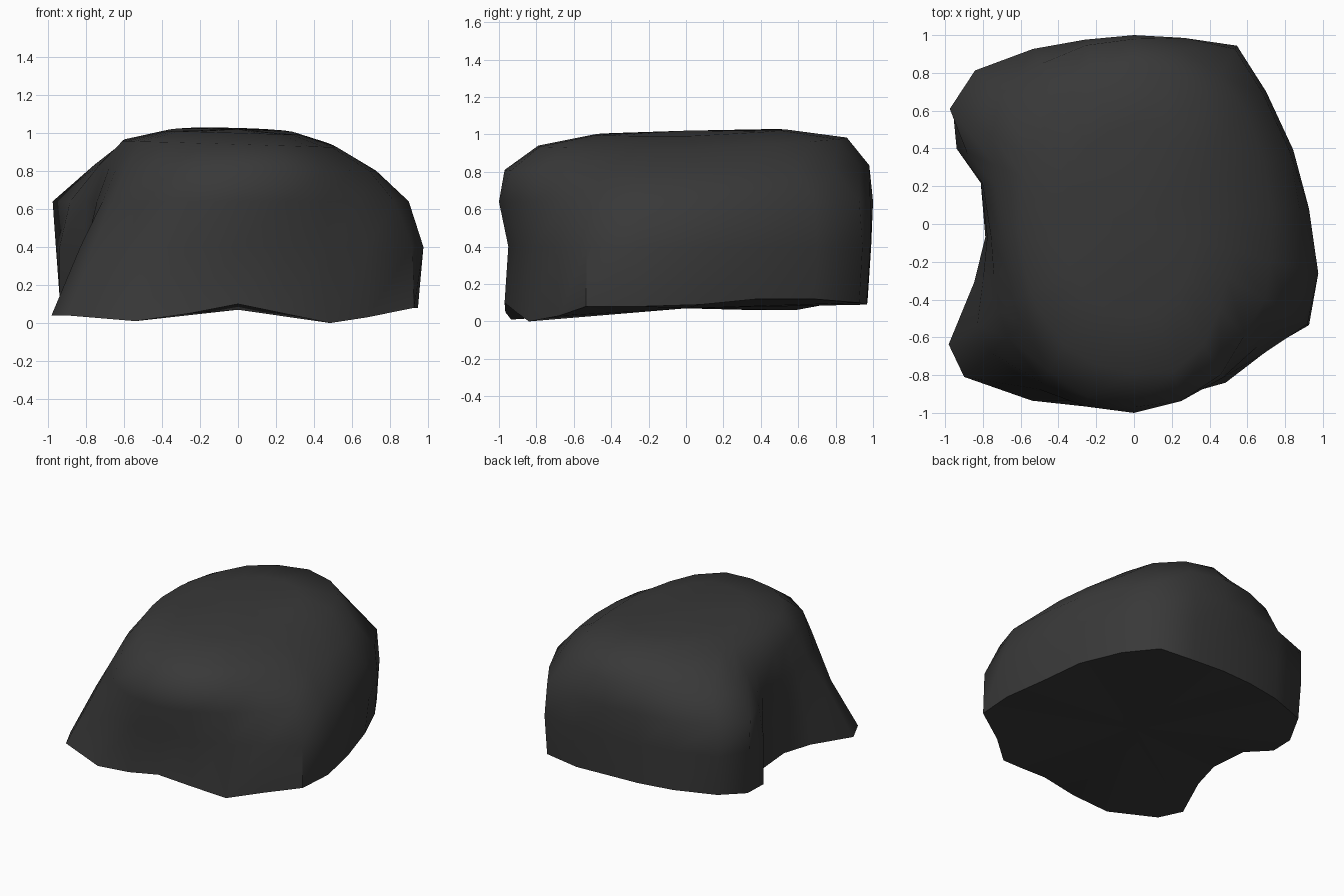
import bpy, bmesh, math

# Directions of the outline points (degrees from +x, counter-clockwise)
ANGLES = [5, 25, 45, 60, 75, 90, 105, 120, 136, 148, 157, 165,
          185, 200, 213, 222, 240, 255, 270, 285, 300, 315, 330, 345]
# Radii of the boulder in those directions, ring by ring upward
RINGS = [
    [.89, .90, .97, 1.07, 1.0, .97, .99, 1.05, 1.15, 1.10, 1.02, .84,
     .79, .90, 1.17, 1.21, 1.08, 1.0, .97, .94, .97, .96, 1.07, .98],
    [.93, .93, .99, 1.09, 1.02, .99, 1.0, 1.06, 1.17, 1.13, 1.02, .84,
     .78, .85, .99, 1.02, 1.01, .97, .95, .93, .94, .97, 1.06, 1.01],
    [.88, .91, .97, 1.07, 1.02, 1.0, 1.01, 1.07, 1.17, 1.15, .96, .83,
     .76, .79, .85, .90, .97, 1.0, 1.0, .97, .94, .92, .95, .93],
    [.73, .76, .84, .91, .96, .98, .98, .98, .97, .89, .80, .76,
     .71, .72, .76, .80, .90, .95, .97, .97, .92, .83, .80, .75],
    [.52, .55, .66, .77, .84, .86, .82, .77, .69, .65, .63, .62,
     .61, .62, .65, .68, .74, .77, .79, .81, .74, .64, .57, .54],
]
HEIGHTS = [0, .40, .64, .81, .94]
# Uneven lower rim
RIM = [.09, .12, .12, .10, .09, .10, .10, .10, .10, .06, .06, .08,
       .08, .07, .04, .04, .01, .05, .10, .05, .0, .03, .08, .08]
N = len(ANGLES)

bm = bmesh.new()


def add_ring(radii, heights, tilt):
    ring = []
    for deg, r, z in zip(ANGLES, radii, heights):
        a = math.radians(deg)
        x, y = r * math.cos(a), r * math.sin(a)
        ring.append(bm.verts.new((x, y, z + tilt * (0.05 * max(y, 0) - 0.03 * x))))
    return ring


def fan(ring, co):
    tip = bm.verts.new(co)
    for i in range(N):
        bm.faces.new((ring[i], ring[(i + 1) % N], tip))


# Sides and shoulders
rings = [add_ring(RINGS[0], RIM, 0)]
for k in range(1, len(RINGS)):
    rings.append(add_ring(RINGS[k], [HEIGHTS[k]] * N, max(0, k - 2) / 2))

# Gently tilted crown
rings.append(add_ring([r * .62 for r in RINGS[-1]], [1.0] * N, 1))
for lo, hi in zip(rings, rings[1:]):
    for i in range(N):
        j = (i + 1) % N
        bm.faces.new((lo[i], lo[j], hi[j], hi[i]))
fan(rings[-1], (0, 0, 1.02))

# Flat underside
fan(rings[0], (0, 0, .07))
bmesh.ops.recalc_face_normals(bm, faces=bm.faces)

mesh = bpy.data.meshes.new("boulder")
bm.to_mesh(mesh)
bm.free()
boulder = bpy.data.objects.new("boulder", mesh)
bpy.context.collection.objects.link(boulder)

# Dark stone
stone = bpy.data.materials.new("dark_stone")
stone.diffuse_color = (.04, .04, .04, 1)
mesh.materials.append(stone)

bpy.context.view_layer.objects.active = boulder
boulder.select_set(True)
bpy.ops.object.shade_smooth_by_angle(angle=math.radians(50))
